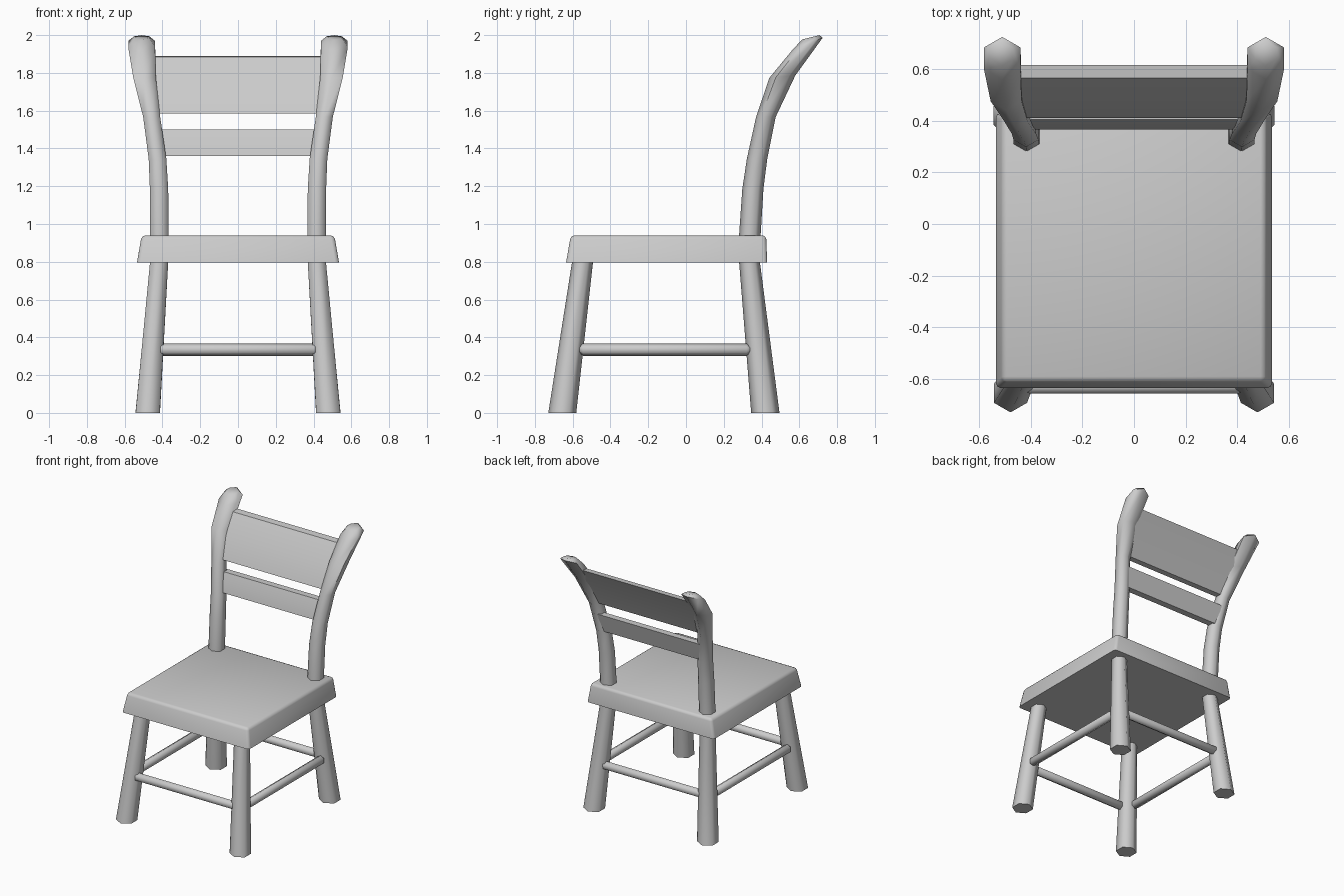
import bpy, bmesh, math
from mathutils import Vector

if "Cube" in bpy.data.objects:
    bpy.data.objects.remove(bpy.data.objects["Cube"])


def finish(bm, name, angle=63):
    bmesh.ops.recalc_face_normals(bm, faces=bm.faces)
    me = bpy.data.meshes.new(name)
    bm.to_mesh(me)
    bm.free()
    me.shade_smooth()
    me.set_sharp_from_angle(angle=math.radians(angle))
    ob = bpy.data.objects.new(name, me)
    bpy.context.collection.objects.link(ob)
    return ob


def loft(name, rings, angle=63):
    """Skin a list of equal-length point rings and cap both ends."""
    bm = bmesh.new()
    vs = [[bm.verts.new(p) for p in r] for r in rings]
    n = len(vs[0])
    for a, b in zip(vs, vs[1:]):
        for i in range(n):
            j = (i + 1) % n
            bm.faces.new((a[i], a[j], b[j], b[i]))
    bm.faces.new(vs[0][::-1])
    bm.faces.new(vs[-1])
    return finish(bm, name, angle)


def hex_ring(x, y, z, r, slope=0.0):
    """Hexagon with points along y, optionally tilted front to back."""
    out = []
    for i in range(6):
        a = math.radians(90 + 60 * i)
        dy = r * math.sin(a)
        out.append((x + r * math.cos(a), y + dy, z + slope * dy))
    return out


def rung(name, a, b, r=0.033):
    """Six-sided bar with short tapered ends."""
    a, b = Vector(a), Vector(b)
    d = (b - a).normalized()
    side = d.cross(Vector((0, 0, 1)))
    rings = []
    for p, k in ((a, 0.3), (a + d * 0.03, 1), (b - d * 0.03, 1), (b, 0.3)):
        rings.append([p + r * k * (math.cos(t) * side + math.sin(t) * Vector((0, 0, 1)))
                      for t in (math.radians(30 + 60 * i) for i in range(6))])
    return loft(name, rings)


def slat(name, profile):
    """Profile points (y, z, half width) spanned across x."""
    return loft(name, [[(s * w, y, z) for y, z, w in profile] for s in (-1, 1)], 50)


# Seat: tapered slab with softened upper edges
def rect(x, y0, y1, z):
    return [(-x, y0, z), (x, y0, z), (x, y1, z), (-x, y1, z)]


seat = loft("seat", [rect(0.535, -0.635, 0.43, 0.795), rect(0.51, -0.61, 0.424, 0.94)])
bm = bmesh.new()
bm.from_mesh(seat.data)
edges = [e for e in bm.edges if max(v.co.z for v in e.verts) > 0.9]
bmesh.ops.bevel(bm, geom=edges, offset=0.02, segments=2, profile=0.5, affect='EDGES')
bm.to_mesh(seat.data)
bm.free()
seat.data.shade_smooth()
seat.data.set_sharp_from_angle(angle=math.radians(50))

# Legs, back posts and side rungs, left and right
back_path = [  # x, y, z, radius, tilt
    (0.478, 0.42, 0, 0.075, 0), (0.417, 0.336, 0.80, 0.055, 0),
    (0.416, 0.338, 0.94, 0.057, 0), (0.418, 0.354, 1.185, 0.056, 0),
    (0.426, 0.376, 1.344, 0.054, 0), (0.457, 0.423, 1.567, 0.052, 0),
    (0.495, 0.51, 1.78, 0.069, 0.1), (0.51, 0.642, 1.952, 0.082, 0.42),
    (0.51, 0.66, 1.988, 0.046, 0.25)]
for s, side in ((-1, "left"), (1, "right")):
    loft(f"front_leg_{side}", [hex_ring(s * 0.478, -0.655, 0, 0.074),
                               hex_ring(s * 0.416, -0.545, 0.82, 0.055)])
    loft(f"back_post_{side}", [hex_ring(s * x, *rest) for x, *rest in back_path])
    rung(f"side_rung_{side}", (s * 0.47, -0.575, 0.335), (s * 0.47, 0.35, 0.335))

# Front and back rungs
rung("front_rung", (-0.435, -0.627, 0.335), (0.435, -0.627, 0.335))
rung("back_rung", (-0.435, 0.395, 0.335), (0.435, 0.395, 0.335))

# Back slats
slat("upper_slat", [(0.41, 1.585, 0.43), (0.47, 1.74, 0.46), (0.565, 1.885, 0.48),
                    (0.615, 1.89, 0.48), (0.53, 1.74, 0.46), (0.455, 1.585, 0.43)])
slat("lower_slat", [(0.365, 1.36, 0.41), (0.38, 1.43, 0.42), (0.405, 1.50, 0.43),
                    (0.455, 1.50, 0.43), (0.435, 1.43, 0.42), (0.415, 1.36, 0.41)])
